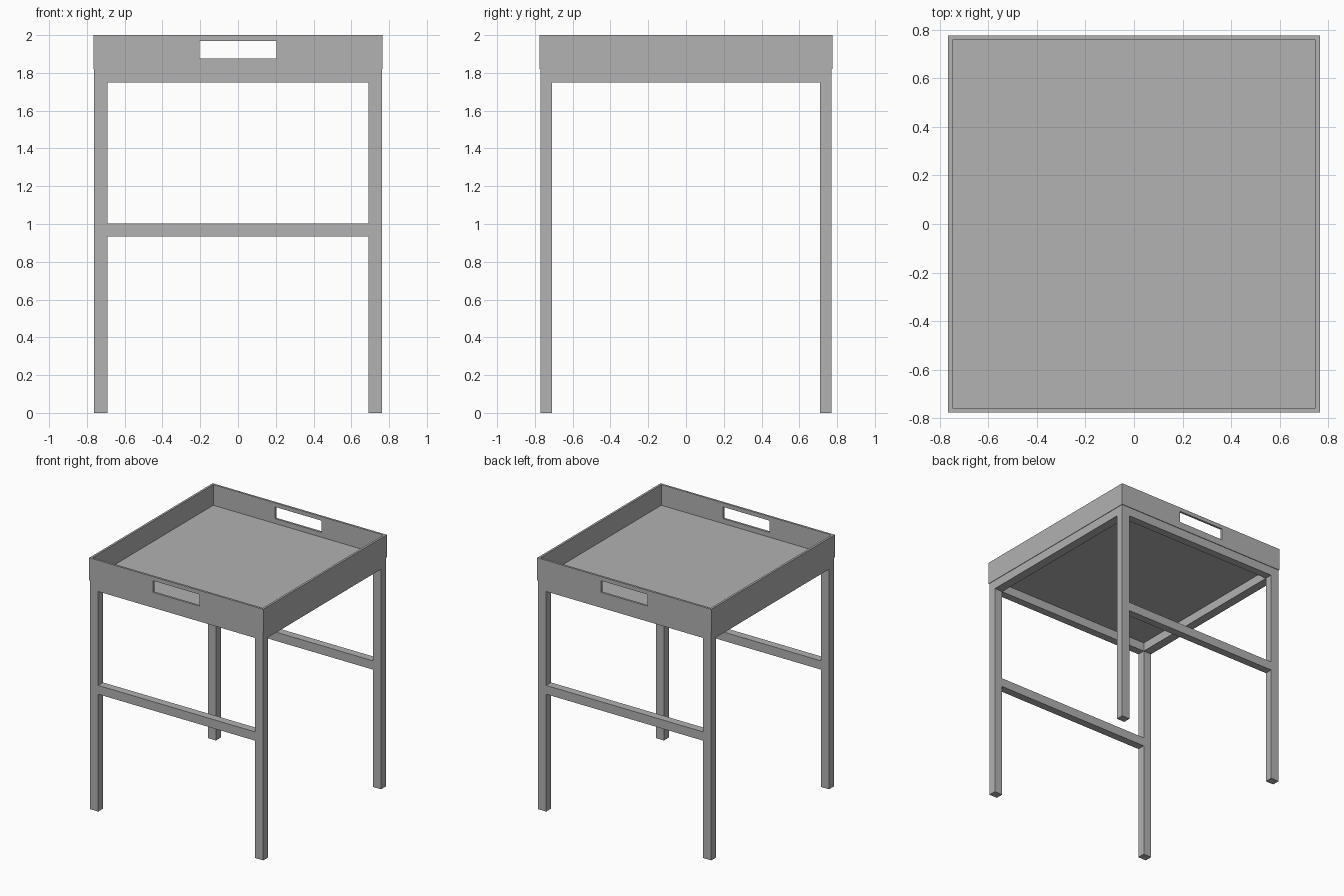
import bpy
from mathutils import Vector

cube = bpy.data.objects.get("Cube")
if cube:
    bpy.data.objects.remove(cube, do_unlink=True)

# Single painted-metal grey
grey = bpy.data.materials.new("warm_grey")
grey.use_nodes = True
colour = (0.445, 0.445, 0.445, 1)
grey.diffuse_color = colour
grey.node_tree.nodes["Principled BSDF"].inputs["Base Color"].default_value = colour


def box(name, low, high):
    """Axis-aligned box between two corners."""
    low, high = Vector(low), Vector(high)
    bpy.ops.mesh.primitive_cube_add(size=1, location=(low + high) / 2)
    obj = bpy.context.object
    obj.name = name
    obj.scale = high - low
    bpy.ops.object.transform_apply(location=False, rotation=False, scale=True)
    obj.data.materials.append(grey)
    return obj


def cut(target, cutter):
    """Subtract the cutter from the target, then discard the cutter."""
    cutter.hide_render = True
    mod = target.modifiers.new("cut", 'BOOLEAN')
    mod.operation = 'DIFFERENCE'
    mod.solver = 'EXACT'
    mod.object = cutter
    bpy.context.view_layer.objects.active = target
    bpy.ops.object.modifier_apply(modifier=mod.name)
    bpy.data.objects.remove(cutter, do_unlink=True)


TRAY_X, TRAY_Y, TRAY_BASE, TOP = 0.766, 0.776, 1.82, 2.0
WALL, FLOOR = 0.017, 1.836
LEG_X, LEG_Y = 0.762, 0.771          # outer faces of the frame
BAR_X, BAR_Y, BAR_Z = 0.072, 0.062, 0.07

# Tray: hollowed box with a hand slot through the front and back walls
tray = box("tray", (-TRAY_X, -TRAY_Y, TRAY_BASE), (TRAY_X, TRAY_Y, TOP))
cut(tray, box("tray_hollow", (WALL - TRAY_X, WALL - TRAY_Y, FLOOR),
              (TRAY_X - WALL, TRAY_Y - WALL, TOP + 0.1)))
cut(tray, box("handle_slot", (-0.205, -1, 1.875), (0.205, 1, 1.968)))

# Legs
inner_x, inner_y = LEG_X - BAR_X, LEG_Y - BAR_Y
for side, sx in (("left", 1), ("right", -1)):
    for end, sy in (("front", -1), ("back", 1)):
        xs = sorted((sx * inner_x, sx * LEG_X))
        ys = sorted((sy * inner_y, sy * LEG_Y))
        box(f"{end}_{side}_leg", (xs[0], ys[0], 0), (xs[1], ys[1], TRAY_BASE))

# Top rails and stretchers across the front and back
for end, sy in (("front", -1), ("back", 1)):
    ys = sorted((sy * inner_y, sy * LEG_Y))
    for part, top in (("top_rail", TRAY_BASE), ("stretcher", 1.003)):
        box(f"{end}_{part}", (-inner_x, ys[0], top - BAR_Z), (inner_x, ys[1], top))

# Top rails along the sides
for side, sx in (("left", 1), ("right", -1)):
    xs = sorted((sx * inner_x, sx * LEG_X))
    box(f"{side}_top_rail", (xs[0], -inner_y, TRAY_BASE - BAR_Z),
        (xs[1], inner_y, TRAY_BASE))
